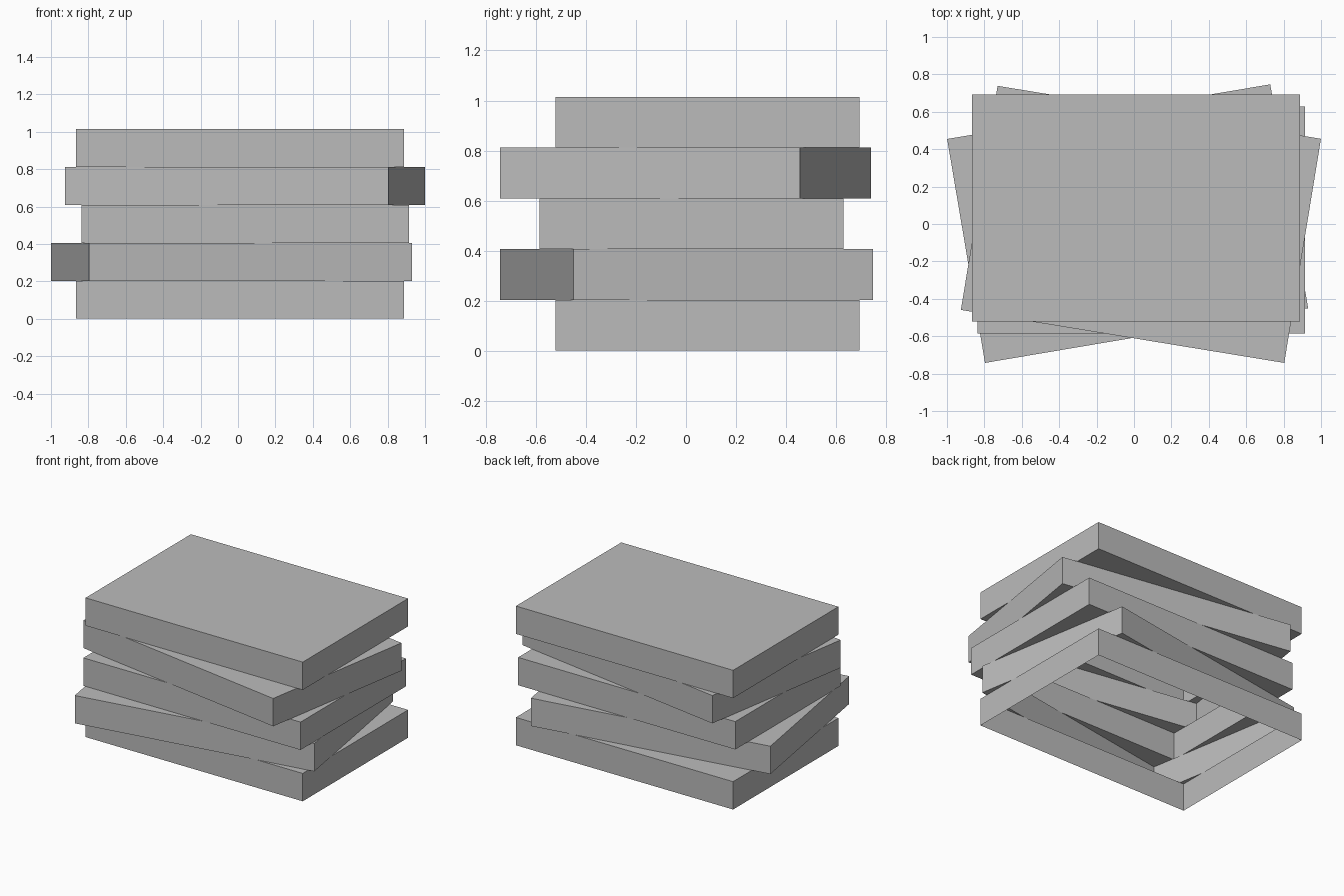
import bpy, bmesh
from math import radians
from mathutils import Matrix, Vector

if "Cube" in bpy.data.objects:
    bpy.data.objects.remove(bpy.data.objects["Cube"], do_unlink=True)

LENGTH, DEPTH, THICK = 1.752, 1.214, 0.203

grey = bpy.data.materials.new("plain grey")
grey.use_nodes = True
grey.diffuse_color = (0.5, 0.5, 0.5, 1)
grey.node_tree.nodes["Principled BSDF"].inputs["Base Color"].default_value = (0.5, 0.5, 0.5, 1)

# Slabs from the ground up: name, centre x, centre y, turn in degrees
SLABS = [
    ("bottom_slab", 0.011, 0.086, 0),
    ("lower_slab", -0.034, 0.002, 9.6),
    ("middle_slab", 0.038, 0.022, 0),
    ("upper_slab", 0.037, -0.002, -9.3),
    ("top_slab", 0.011, 0.086, 0),
]


def outline(slab):
    """Counter-clockwise corners of a slab seen from above."""
    _, x, y, turn = slab
    place = Matrix.Translation((x, y, 0)) @ Matrix.Rotation(radians(turn), 4, "Z")
    return [place @ Vector((sx * LENGTH / 2, sy * DEPTH / 2, 0))
            for sx, sy in ((-1, -1), (1, -1), (1, 1), (-1, 1))]


def add_cap(bm, corners, z, facing_up, neighbour):
    """Cap a slab, leaving out the area that rests on its neighbour."""
    up = Vector((0, 0, z))
    ring = corners if facing_up else corners[::-1]
    faces = [bm.faces.new([bm.verts.new(c + up) for c in ring])]
    if not neighbour:
        return
    sides = []
    for a, b in zip(neighbour, neighbour[1:] + neighbour[:1]):
        outward = (b - a).cross(Vector((0, 0, 1)))
        sides.append((a, outward))
        geom = set(faces)
        for f in faces:
            geom.update(f.edges)
            geom.update(f.verts)
        cut = bmesh.ops.bisect_plane(bm, geom=list(geom), dist=1e-6,
                                     plane_co=a + up, plane_no=outward)
        faces = [g for g in cut["geom"] if isinstance(g, bmesh.types.BMFace)]
    hidden = [f for f in faces
              if all((f.calc_center_median() - a).dot(n) < 0 for a, n in sides)]
    bmesh.ops.delete(bm, geom=hidden, context="FACES")


outlines = [outline(s) for s in SLABS]
for i, slab in enumerate(SLABS):
    corners = outlines[i]
    low, high = i * THICK, (i + 1) * THICK
    bm = bmesh.new()
    # Four side walls
    for a, b in zip(corners, corners[1:] + corners[:1]):
        bm.faces.new([bm.verts.new((p.x, p.y, z))
                      for p, z in ((a, low), (b, low), (b, high), (a, high))])
    # Exposed ledges above and overhangs below; the stack is open at the ground
    add_cap(bm, corners, high, True, outlines[i + 1] if i + 1 < len(SLABS) else None)
    if i:
        add_cap(bm, corners, low, False, outlines[i - 1])
    bmesh.ops.remove_doubles(bm, verts=bm.verts[:], dist=1e-5)
    mesh = bpy.data.meshes.new(slab[0])
    bm.to_mesh(mesh)
    bm.free()
    mesh.materials.append(grey)
    bpy.context.collection.objects.link(bpy.data.objects.new(slab[0], mesh))
